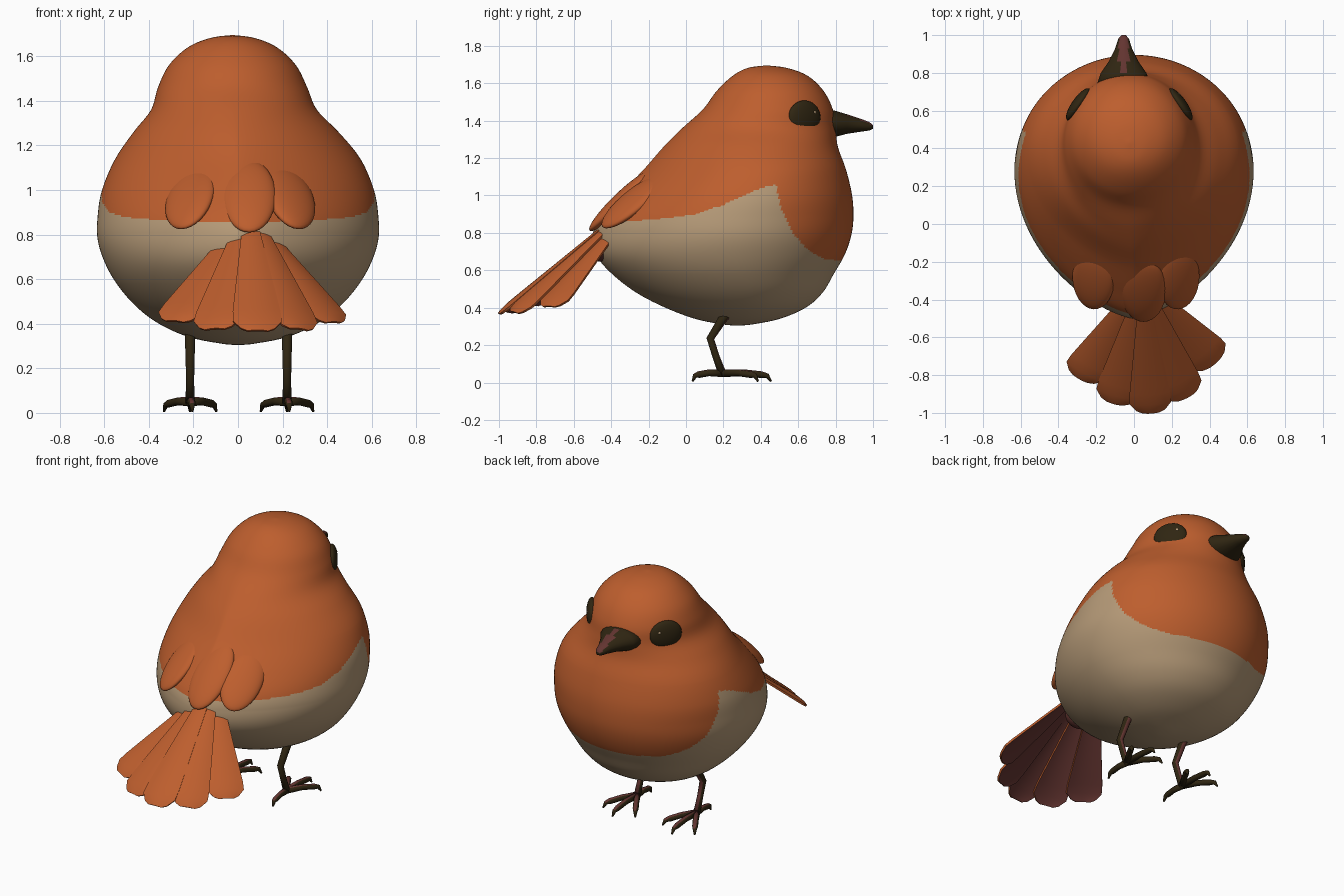
import bpy, bmesh, math
from mathutils import Vector, Matrix

if "Cube" in bpy.data.objects:
    bpy.data.objects.remove(bpy.data.objects["Cube"])


def mat(name, rgb):
    m = bpy.data.materials.new(name)
    m.diffuse_color = (*rgb, 1)
    m.use_nodes = True
    m.node_tree.nodes["Principled BSDF"].inputs["Base Color"].default_value = m.diffuse_color
    return m


ORANGE = mat("orange feathers", (0.51, 0.112, 0.027))
CREAM = mat("cream belly", (0.46, 0.32, 0.185))
DARK = mat("dark olive", (0.029, 0.019, 0.006))
MAROON = mat("maroon", (0.125, 0.035, 0.03))


def finish(name, bm, mats, rule=None, recalc=True):
    if recalc:
        bmesh.ops.recalc_face_normals(bm, faces=bm.faces)
    bm.normal_update()
    for f in bm.faces:
        f.smooth = True
        if rule:
            f.material_index = rule(f)
    me = bpy.data.meshes.new(name)
    bm.to_mesh(me)
    bm.free()
    for m in mats:
        me.materials.append(m)
    ob = bpy.data.objects.new(name, me)
    bpy.context.collection.objects.link(ob)
    return ob


def loft(name, rings, mats, rule=None):
    bm = bmesh.new()
    vs = [[bm.verts.new(p) for p in r] for r in rings]
    n = len(vs[0])
    for a, b in zip(vs, vs[1:]):
        for i in range(n):
            j = (i + 1) % n
            bm.faces.new((a[i], a[j], b[j], b[i]))
    bm.faces.new(vs[0])
    bm.faces.new(vs[-1])
    return finish(name, bm, mats, rule)


def tube(name, pts, radii, mats, rule=None, n=10):
    pts = [Vector(p) for p in pts]
    rings = []
    for k, (p, r) in enumerate(zip(pts, radii)):
        d = pts[min(k + 1, len(pts) - 1)] - pts[max(k - 1, 0)]
        u = d.cross(Vector((1, 0, 0))).normalized()
        v = d.cross(u).normalized()
        rings.append([p + r * (u * math.cos(2 * math.pi * i / n) + v * math.sin(2 * math.pi * i / n))
                      for i in range(n)])
    return loft(name, rings, mats, rule)


def ellipsoid(name, centre, radii, m, yaw=0, pitch=0, spin=0):
    bm = bmesh.new()
    bmesh.ops.create_uvsphere(bm, u_segments=32, v_segments=20, radius=1)
    bm.transform(Matrix.Translation(centre) @ Matrix.Rotation(yaw, 4, 'Z') @ Matrix.Rotation(pitch, 4, 'X')
                 @ Matrix.Rotation(spin, 4, 'Z') @ Matrix.Diagonal((*radii, 1)))
    return finish(name, bm, [m])


def lerp_table(t, x):
    for (x0, y0), (x1, y1) in zip(t, t[1:]):
        if x <= x1:
            return y0 + (y1 - y0) * max(0, (x - x0) / (x1 - x0))
    return t[-1][1]


# Body and head: level sections (height, back y, front y, half width)
ROWS = [(1.695, .425, .435, .005), (1.682, .33, .54, .10), (1.64, .25, .65, .20), (1.56, .165, .735, .285),
        (1.46, .09, .785, .335), (1.36, -.02, .80, .372), (1.26, -.12, .812, .46), (1.14, -.225, .855, .55),
        (1.0, -.36, .888, .61), (.88, -.465, .895, .63), (.78, -.50, .882, .63), (.68, -.48, .847, .60),
        (.58, -.395, .79, .545), (.48, -.265, .73, .46), (.40, -.11, .64, .355), (.34, .05, .5, .22),
        (.31, .2, .35, .07), (.305, .27, .28, .005)]


def catmull(a, b, c, d, t):
    return [0.5 * (2 * q + (r - p) * t + (2 * p - 5 * q + 4 * r - s) * t * t
                   + (3 * q - p - 3 * r + s) * t ** 3) for p, q, r, s in zip(a, b, c, d)]


def section(z, yb, yf, w, n=240):
    s = min(1, max(0, (z - 1.1) / 0.4))
    s = s * s * (3 - 2 * s)                      # 0 body, 1 head
    yc = yb + (yf - yb) * (0.56 - 0.06 * s)
    power = 1 + 0.42 * (1 - s) * min(1, max(0, (z - .3) / .5))
    ring = []
    for i in range(n):
        a = 2 * math.pi * i / n
        c, sn = math.cos(a), math.sin(a)
        if sn > 0:
            x, y = w * c, yc + (yf - yc) * sn
        else:
            x, y = w * math.copysign(abs(c) ** power, c), yc + (yc - yb) * sn
        ring.append((x - .025 * s, y, z))
    return ring


sections = []
for k in range(len(ROWS) - 1):
    a, d = ROWS[max(k - 1, 0)], ROWS[min(k + 2, len(ROWS) - 1)]
    steps = 14 if .6 < ROWS[k][0] < 1.2 else 5
    sections += [section(*catmull(a, ROWS[k], ROWS[k + 1], d, t / steps)) for t in range(steps)]
sections.append(section(*ROWS[-1]))

EDGE = [(-.6, .855), (-.27, .865), (-.1, .88), (.05, .90), (.2, .95), (.4, 1.04), (.48, 1.06), (.51, .93),
        (.57, .80), (.65, .71), (.74, .66), (.9, .645)]


def body_colour(f):
    c = f.calc_center_median()
    return 0 if c.z > lerp_table(EDGE, c.y) else 1


loft("body", sections, [ORANGE, CREAM], body_colour)

# Folded feather lobes over the tail root, mostly sunk into the back
SLOPE = math.radians(44)
ellipsoid("rump", (.05, -.35, .972), (.12, .23, .042), ORANGE, pitch=SLOPE)
for side, s in (("left", -1), ("right", 1)):
    ellipsoid(side + "_wing_tip", (s * .225 + .01, -.285, .965), (.12, .21, .04), ORANGE,
              yaw=s * .65, pitch=SLOPE, spin=-s * .4)
ellipsoid("under_tail", (.05, -.445, .715), (.10, .075, .06), MAROON, pitch=SLOPE)

# Tail fan: orange above, maroon below
TIPS = [Vector(p) for p in ((-.285, -.82, .41), (-.105, -.95, .375), (.09, -1.0, .368),
                            (.275, -.92, .375), (.43, -.735, .405))]
for k, tip in enumerate(TIPS):
    o = k - 2
    base = Vector((.055 + .036 * o, -.42 + .008 * o * o, .855 - .01 * o * o))
    along = tip - base
    across = TIPS[min(k + 1, 4)] - TIPS[max(k - 1, 0)]
    across = (across - along * across.dot(along) / along.length_squared).normalized()
    normal = across.cross(-along).normalized()
    if normal.z < 0:
        normal = -normal
    half = .113
    bm = bmesh.new()
    grid = []
    for i in range(17):
        t = i / 16
        t = t if t < .8 else .8 + .2 * math.sin((t - .8) / .2 * math.pi / 2)
        w = .034 + (half - .034) * min(t / .88, 1)
        if t > .88:
            w *= max(.4, math.sqrt(max(0, 1 - ((t - .88) / .13) ** 2)))
        grid.append([bm.verts.new(base + along * t + across * w * u + normal * .14 * w * (1 - u * u))
                     for u in (j / 4 - 1 for j in range(9))])
    for a, b in zip(grid, grid[1:]):
        for j in range(8):
            bm.faces.new((a[j], a[j + 1], b[j + 1], b[j]))
    bm.normal_update()
    if sum(f.normal.dot(normal) for f in bm.faces) < 0:
        bmesh.ops.reverse_faces(bm, faces=bm.faces)
    ob = finish("tail_feather_%d" % (k + 1), bm, [ORANGE, MAROON], recalc=False)
    mod = ob.modifiers.new("thickness", 'SOLIDIFY')
    mod.thickness, mod.offset, mod.material_offset = .012, -1, 1
    mod = ob.modifiers.new("sharp rim", 'EDGE_SPLIT')
    mod.split_angle = math.radians(40)

# Eyes with a tiny glint
for side, s in (("left", -1), ("right", 1)):
    ellipsoid(side + "_eye", (-.025 + s * .27, .633, 1.418), (.034, .102, .09), DARK, yaw=s * .61)
    ellipsoid(side + "_eye_glint", (-.025 + s * .264, .689, 1.445), (.004, .008, .008), CREAM, yaw=s * .8)

# Beak with a maroon ridge
BEAK = [(.72, 1.385, .15, .085), (.80, 1.383, .122, .07), (.86, 1.382, .08, .053), (.93, 1.376, .045, .036),
        (.98, 1.37, .029, .023), (1.0, 1.366, .012, .01)]
rings = [[(-.055 + w * math.cos(a), y, z + h * math.sin(a)) for a in (2 * math.pi * (i + .5) / 20 for i in range(20))]
         for y, z, w, h in BEAK]


def beak_colour(f):
    c = f.calc_center_median()
    return int(f.normal.z > .5 and c.y > .82 and abs(c.x + .055) < .027)


loft("beak", rings, [DARK, MAROON], beak_colour)

# Legs and toes
for side, x in (("left", -.215), ("right", .22)):
    tube(side + "_leg", [(x, .24, .40), (x, .19, .33), (x, .13, .235), (x, .16, .14), (x, .195, .045)],
         [.026, .024, .021, .019, .022], [DARK, MAROON], lambda f: int(f.normal.y > .6))
    for k, (dx, dy) in enumerate([(0, .26), (.118, .19), (-.118, .19), (.01, -.16)]):
        tube("%s_toe_%d" % (side, k + 1),
             [(x, .195, .05), (x + dx * .45, .195 + dy * .45, .052), (x + dx * .8, .195 + dy * .8, .042),
              (x + dx * .92, .195 + dy * .92, .036), (x + dx, .195 + dy, .006)],
             [.021, .018, .018, .013, .005], [DARK, MAROON],
             lambda f: int(f.normal.z > .75 and f.calc_center_median().z > .05))
